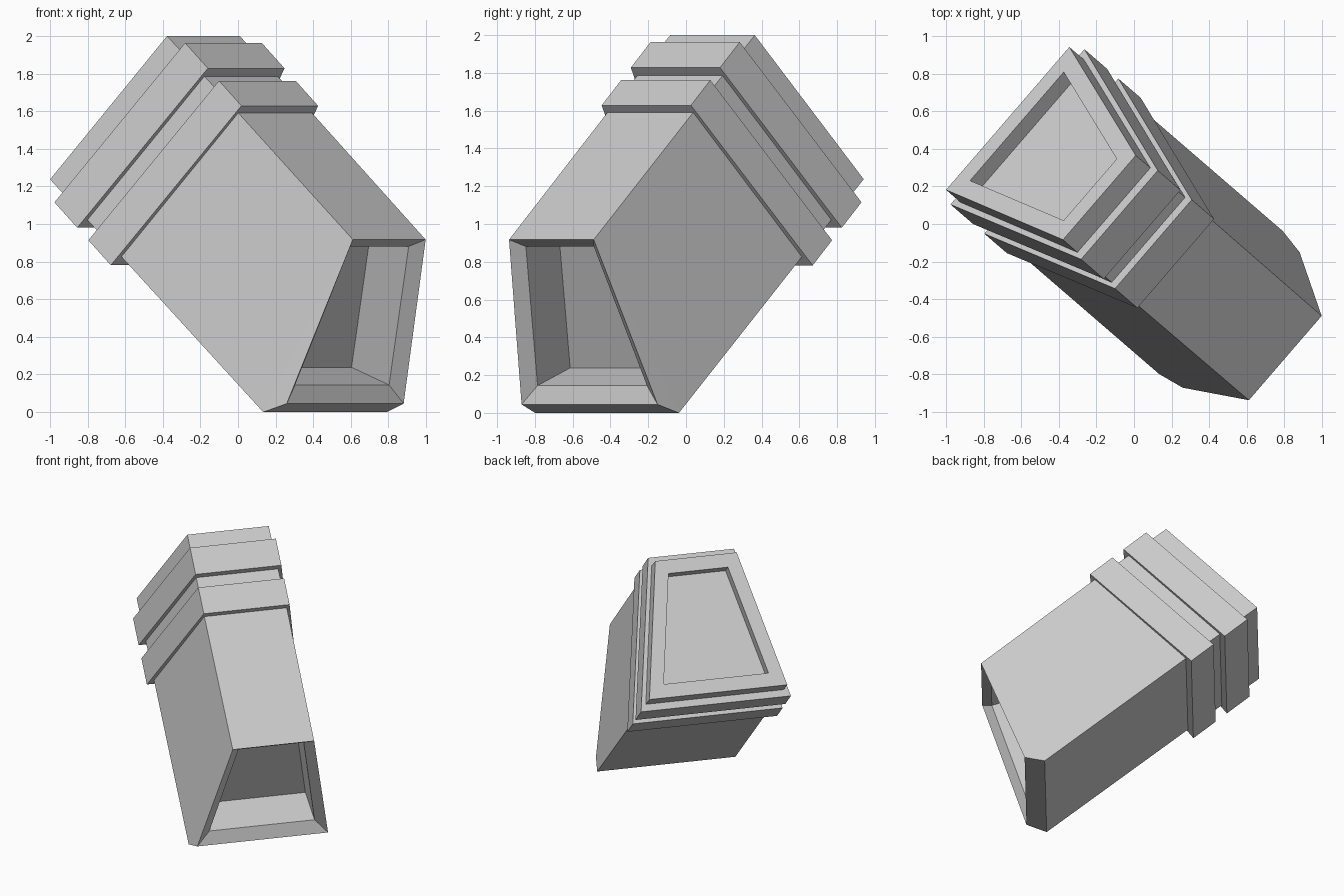
import bpy, bmesh
from math import sin, cos, radians
from mathutils import Vector

old = bpy.data.objects.get("Cube")
if old:
    bpy.data.objects.remove(old, do_unlink=True)

grey = bpy.data.materials.new("light grey")
grey.use_nodes = True
grey.diffuse_color = (0.6, 0.6, 0.6, 1)
grey.node_tree.nodes["Principled BSDF"].inputs["Base Color"].default_value = (0.6, 0.6, 0.6, 1)

# Tilted frame: across the width, up the section, along the axis to the mouth
YAW, TILT = radians(49.2), radians(40.2)
across = Vector((cos(YAW), sin(YAW), 0))
ahead = Vector((sin(YAW), -cos(YAW), 0))
up = ahead * sin(TILT) + Vector((0, 0, cos(TILT)))
axis = ahead * cos(TILT) - Vector((0, 0, sin(TILT)))


def place(u, v, a):
    return across * (u - 0.014) + up * v + axis * a


def loft(name, rings):
    """Skin a chain of trapezoids, each ((along, height, width) low, same high)."""
    bm = bmesh.new()
    loops = []
    for low, high in rings:
        loop = []
        for (a, v, w), side in ((low, -1), (low, 1), (high, 1), (high, -1)):
            loop.append(bm.verts.new(place(side * w / 2, v, a)))
        loops.append(loop)
    for p, q in zip(loops, loops[1:]):
        for i in range(4):
            j = (i + 1) % 4
            bm.faces.new((p[i], p[j], q[j], q[i]))
    bm.faces.new(loops[0][::-1])
    bm.faces.new(loops[-1])
    bmesh.ops.remove_doubles(bm, verts=bm.verts, dist=0.0005)
    bmesh.ops.recalc_face_normals(bm, faces=bm.faces)
    mesh = bpy.data.meshes.new(name)
    bm.to_mesh(mesh)
    bm.free()
    mesh.materials.append(grey)
    obj = bpy.data.objects.new(name, mesh)
    bpy.context.collection.objects.link(obj)
    return obj


# Shell: recessed end panel, straight body, chamfered slanted mouth, hollow
BACK = -1.467
mouth_top = (0.229, 1.394, 0.592)
lip_low, lip_high = (0.4745, 0.59, 0.765), (0.2, 1.322, 0.475)


def sunk(p, depth=0.28):
    """Push a lip point into the body, square to the mouth."""
    return (p[0] - 0.936 * depth, p[1] - 0.353 * depth, p[2])


loft("shell", [
    ((BACK + 0.09, 0.48, 0.762), (BACK + 0.09, 1.278, 0.432)),
    ((BACK, 0.48, 0.762), (BACK, 1.278, 0.432)),
    ((BACK, 0.38, 1.003), (BACK, 1.378, 0.592)),
    ((-0.82, 0.39, 1.005), (-0.82, 1.391, 0.6)),
    ((0.476, 0.402, 1.005), mouth_top),
    ((0.5555, 0.528, 0.951), mouth_top),
    (lip_low, lip_high),
    (sunk(lip_low), sunk(lip_high)),
])

# Two raised collars around the closed end
for name, start, end in (("rear_collar", -1.336, -1.127), ("front_collar", -1.024, -0.818)):
    loft(name, [((a, 0.331, 1.09), (a, 1.441, 0.624)) for a in (start, end)])
